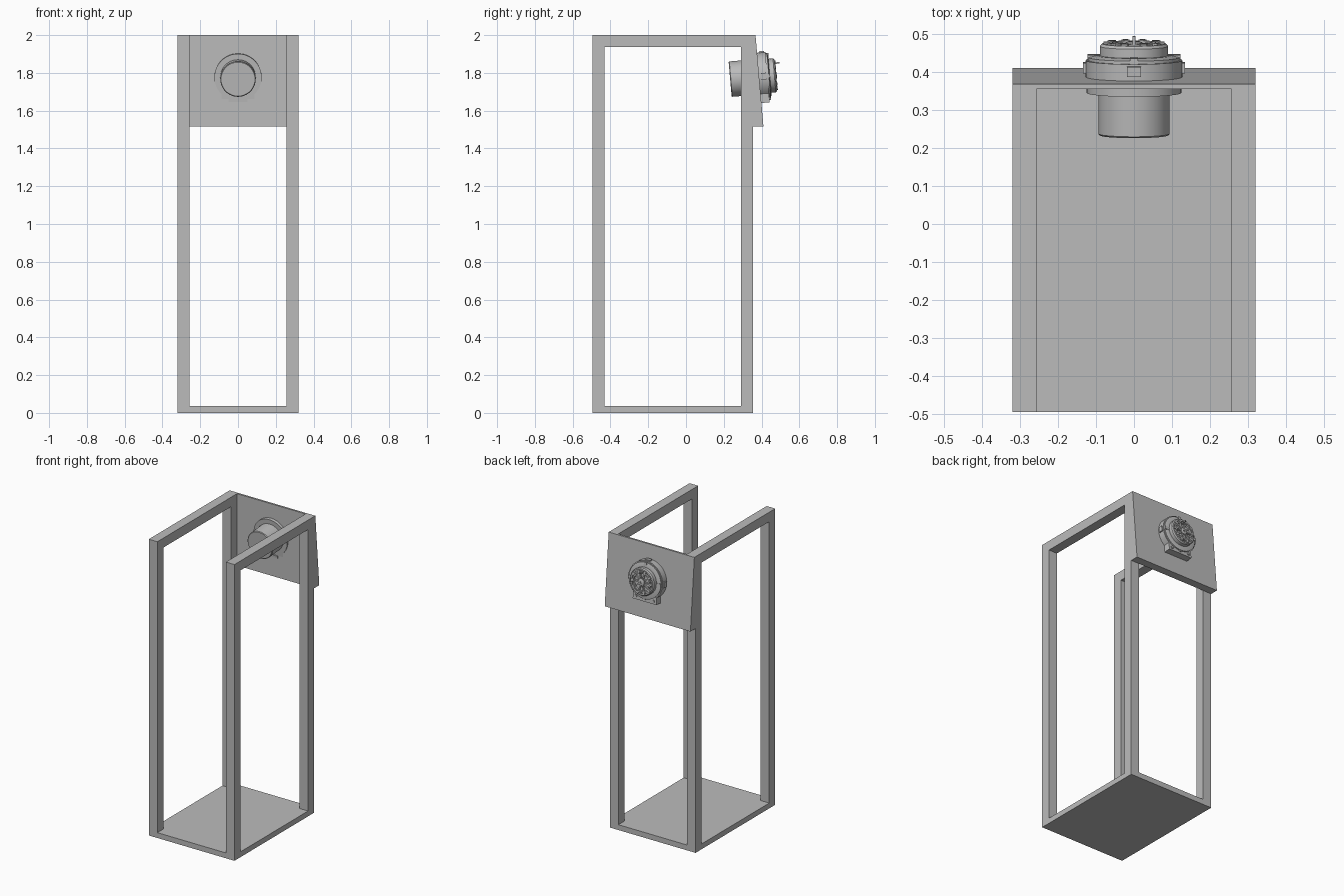
import bpy, bmesh, math
from mathutils import Matrix, Vector

if "Cube" in bpy.data.objects:
    bpy.data.objects.remove(bpy.data.objects["Cube"])

grey = bpy.data.materials.new("mid grey")
grey.use_nodes = True
COLOUR = (0.5, 0.5, 0.5, 1)
grey.diffuse_color = COLOUR
grey.node_tree.nodes["Principled BSDF"].inputs["Base Color"].default_value = COLOUR

# Fitting frame: local z leaves the panel at a right angle, local y points up
TILT = math.atan(0.042 / 0.485)
S, C = math.sin(TILT), math.cos(TILT)
FITTING = Matrix(((-1, 0, 0, 0), (0, -S, C, 0.388), (0, C, S, 1.78), (0, 0, 0, 1)))


def finish(name, bm, matrix=None, smooth=False):
    bmesh.ops.recalc_face_normals(bm, faces=bm.faces)
    if matrix:
        bm.transform(matrix)
    mesh = bpy.data.meshes.new(name)
    bm.to_mesh(mesh)
    bm.free()
    mesh.materials.append(grey)
    ob = bpy.data.objects.new(name, mesh)
    bpy.context.collection.objects.link(ob)
    if smooth:
        bpy.ops.object.select_all(action="DESELECT")
        ob.select_set(True)
        bpy.context.view_layer.objects.active = ob
        bpy.ops.object.shade_smooth_by_angle(angle=math.radians(35))
    return ob


def box(name, lo, hi, matrix=None):
    bm = bmesh.new()
    bmesh.ops.create_cube(bm, size=1)
    lo, hi = Vector(lo), Vector(hi)
    size = hi - lo
    bm.transform(Matrix.Translation((lo + hi) / 2) @ Matrix.Diagonal((*size, 1)))
    return finish(name, bm, matrix)


def extrude(name, outline, depth, matrix=None, smooth=False):
    bm = bmesh.new()
    face = bm.faces.new([bm.verts.new(p) for p in outline])
    new = bmesh.ops.extrude_face_region(bm, geom=[face])["geom"]
    bmesh.ops.translate(bm, vec=depth, verts=[v for v in new if isinstance(v, bmesh.types.BMVert)])
    return finish(name, bm, matrix, smooth)


def lathe(name, profile, steps=48):
    bm = bmesh.new()
    verts = [bm.verts.new((r, 0, h)) for r, h in profile]
    edges = [bm.edges.new(pair) for pair in zip(verts, verts[1:])]
    bmesh.ops.spin(bm, geom=verts + edges, cent=(0, 0, 0), axis=(0, 0, 1),
                   angle=math.tau, steps=steps)
    bmesh.ops.remove_doubles(bm, verts=bm.verts, dist=1e-5)
    return finish(name, bm, FITTING, True)


def horseshoe(name, radius, foot_x, foot_y, low, high):
    # Round plate with a squared foot at the bottom
    start = -math.acos(foot_x / radius)
    sweep = math.pi - 2 * start
    pts = [(radius * math.cos(start + sweep * i / 40),
            radius * math.sin(start + sweep * i / 40), low) for i in range(41)]
    pts += [(-foot_x, foot_y, low), (foot_x, foot_y, low)]
    return extrude(name, pts, (0, 0, high - low), FITTING, True)


# Frame
X, IN, FRONT, BACK, BAR = 0.32, 0.256, -0.495, 0.355, 0.064
box("base_plate", (-X, FRONT, 0), (X, BACK, 0.036))
for side, x in (("left", IN), ("right", -X)):
    box(f"{side}_front_post", (x, FRONT, 0.036), (x + BAR, FRONT + BAR, 2 - BAR))
    box(f"{side}_back_post", (x, BACK - BAR, 0.036), (x + BAR, BACK, 2 - BAR))
    box(f"{side}_top_rail", (x, FRONT, 2 - BAR), (x + BAR, BACK, 2))

# Sloping back panel
extrude("sloped_panel", [(-X, BACK, 1.515), (-X, 0.41, 1.515), (-X, 0.368, 2), (-X, BACK, 2)],
        (2 * X, 0, 0))

# Fitting through the panel
lathe("rear_barrel", [(0, -0.155), (0.09, -0.155), (0.094, -0.151), (0.094, -0.03), (0, -0.03)])
horseshoe("inner_flange", 0.125, 0.088, -0.135, -0.043, -0.02)
horseshoe("outer_clamp", 0.127, 0.088, -0.14, -0.005, 0.043)
lathe("clamp_lip", [(0.12, 0.04), (0.12, 0.051), (0.1, 0.056), (0.09, 0.056)])
box("inner_foot_slot", (-0.05, -0.13, -0.049), (0.05, -0.115, -0.043), FITTING)
lathe("face_cap", [(0, 0.04), (0.09, 0.04), (0.09, 0.08), (0.084, 0.087), (0.074, 0.087),
                   (0.074, 0.078), (0.066, 0.078), (0.066, 0.09), (0.058, 0.09),
                   (0.058, 0.076), (0.022, 0.076), (0.022, 0.09), (0.014, 0.093),
                   (0.007, 0.093), (0.007, 0.086), (0, 0.086)])

# Spokes and rim teeth on the cap
for i in range(10):
    turn = FITTING @ Matrix.Rotation(math.tau * i / 10, 4, "Z")
    box(f"cap_spoke_{i}", (0.02, -0.004, 0.07), (0.06, 0.004, 0.087), turn)
    box(f"cap_tooth_{i}", (0.064, -0.008, 0.07), (0.08, 0.008, 0.092), turn)

# Lugs round the clamp, latch on top, bolts on the foot
for i, degrees in enumerate((0, 90, 180)):
    turn = FITTING @ Matrix.Rotation(math.radians(degrees), 4, "Z")
    box(f"clamp_lug_{i}", (0.118, -0.018, 0.01), (0.134, 0.018, 0.037), turn)
    box(f"lug_key_{i}", (0.09, -0.01, 0.04), (0.122, 0.01, 0.058), turn)
for i, x in enumerate((-0.065, 0, 0.065)):
    bm = bmesh.new()
    bmesh.ops.create_cone(bm, cap_ends=True, segments=16, radius1=0.009, radius2=0.009, depth=0.008,
                          matrix=Matrix.Translation((x, -0.12, 0.046)))
    finish(f"foot_bolt_{i}", bm, FITTING, True)
box("index_pin", (-0.004, 0.06, 0.075), (0.004, 0.068, 0.112), FITTING)
